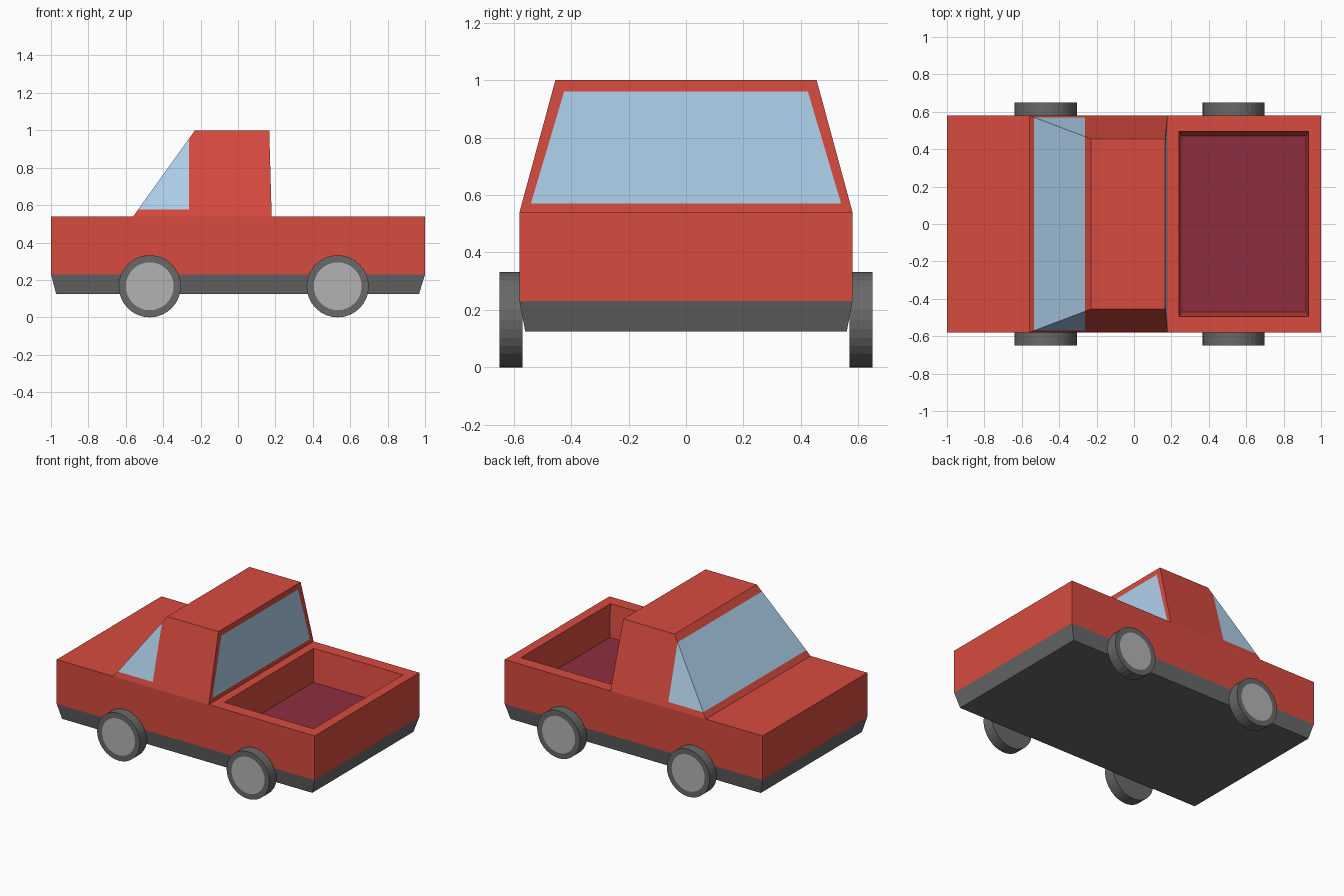
import bpy, bmesh, math
from mathutils import Matrix, Vector

if "Cube" in bpy.data.objects:
    bpy.data.objects.remove(bpy.data.objects["Cube"])


def material(name, rgb):
    m = bpy.data.materials.new(name)
    m.diffuse_color = (*rgb, 1)
    m.use_nodes = True
    m.node_tree.nodes["Principled BSDF"].inputs["Base Color"].default_value = m.diffuse_color
    return m


RED = material("red_paint", (0.68, 0.07, 0.05))
GLASS = material("glass", (0.43, 0.64, 0.84))
LINER = material("bed_liner", (0.27, 0.027, 0.05))
DARK = material("dark_grey", (0.14, 0.14, 0.14))
HUB = material("light_grey", (0.45, 0.45, 0.45))


def frustum(low, high):
    """Tapered box; low and high are (x0, x1, half_width, z)."""
    bm = bmesh.new()
    bmesh.ops.create_cube(bm, size=2)
    for v in bm.verts:
        x0, x1, y, z = high if v.co.z > 0 else low
        v.co = (x1 if v.co.x > 0 else x0, math.copysign(y, v.co.y), z)
    bm.normal_update()
    return bm


def cut(bm, co, normal):
    bmesh.ops.bisect_plane(bm, geom=bm.verts[:] + bm.edges[:] + bm.faces[:],
                           plane_co=co, plane_no=normal)
    bm.normal_update()


def finish(bm, name, mats):
    me = bpy.data.meshes.new(name)
    bm.to_mesh(me)
    bm.free()
    for m in mats:
        me.materials.append(m)
    ob = bpy.data.objects.new(name, me)
    bpy.context.collection.objects.link(ob)
    return ob


def fit(face, x0, x1, y, z):
    """Move the corners of a rectangular face onto a new rectangle."""
    c = face.calc_center_median()
    for v in face.verts:
        v.co = (x1 if v.co.x > c.x else x0, math.copysign(y, v.co.y), z)


# Lower skirt
skirt = frustum((-0.972, 0.968, 0.56, 0.125), (-1, 1, 0.58, 0.23))
bmesh.ops.delete(skirt, geom=[f for f in skirt.faces if f.normal.z > 0.9], context='FACES_ONLY')
finish(skirt, "lower_skirt", [DARK])

# Body with open cargo bed
body = frustum((-1, 1, 0.58, 0.23), (-1, 1, 0.58, 0.54))
for x in (-0.56, 0.18):
    cut(body, (x, 0, 0), (1, 0, 0))
tops = sorted((f for f in body.faces if f.normal.z > 0.9), key=lambda f: f.calc_center_median().x)
bed = tops[2]
bmesh.ops.inset_region(body, faces=[bed], thickness=0.06)
fit(bed, 0.24, 0.933, 0.495, 0.54)
bmesh.ops.inset_region(body, faces=[bed], thickness=0.015)
fit(bed, 0.255, 0.92, 0.47, 0.315)
bed.material_index = 1
bottoms = [f for f in body.faces if f.normal.z < -0.9]
bmesh.ops.delete(body, geom=bottoms + [tops[1]], context='FACES_ONLY')
finish(body, "body", [RED, LINER])

# Cabin with wraparound windscreen and rear window
cabin = frustum((-0.56, 0.18, 0.58, 0.54), (-0.23, 0.167, 0.455, 1.0))
rear = next(f for f in cabin.faces if f.normal.x > 0.9)
bmesh.ops.inset_region(cabin, faces=[rear], thickness=0.05)
rear.material_index = 1
bmesh.ops.delete(cabin, geom=[f for f in cabin.faces if f.normal.z < -0.9], context='FACES_ONLY')
cut(cabin, (-0.262, 0, 0), (1, 0, 0))
front = [f for f in cabin.faces if f.calc_center_median().x < -0.262]
edges = {e for f in front for e in f.edges}
verts = {v for f in front for v in f.verts}
bmesh.ops.bisect_plane(cabin, geom=list(verts) + list(edges) + front,
                       plane_co=(0, 0, 0.577), plane_no=(0, 0, 1))
for f in cabin.faces:
    c = f.calc_center_median()
    if c.x < -0.262 and c.z > 0.577:
        f.material_index = 1
finish(cabin, "cabin", [RED, GLASS])

# Wheels with flush hub discs
for end, x in (("front", -0.472), ("rear", 0.533)):
    for side, s in (("right", -1), ("left", 1)):
        bm = bmesh.new()
        bmesh.ops.create_cone(bm, cap_ends=True, segments=32,
                              radius1=0.166, radius2=0.166, depth=0.08)
        bm.normal_update()
        cap = next(f for f in bm.faces if f.normal.z > 0.9)
        bmesh.ops.inset_region(bm, faces=[cap], thickness=0.038)
        cap.material_index = 1
        bm.transform(Matrix.Translation(Vector((x, s * 0.61, 0.166)))
                     @ Matrix.Rotation(-s * math.pi / 2, 4, 'X'))
        finish(bm, f"{end}_{side}_wheel", [DARK, HUB])
